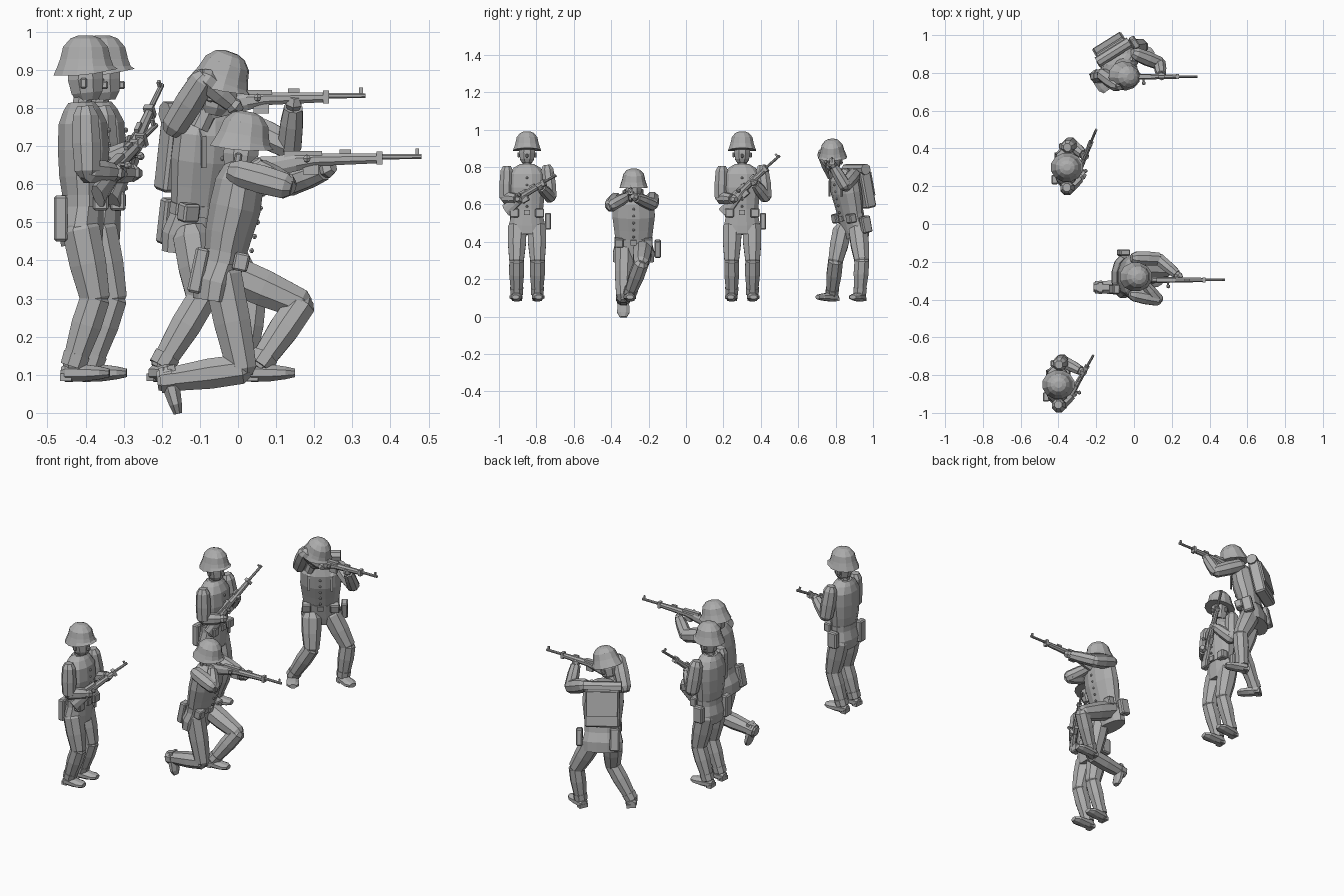
import bpy, bmesh, math
from mathutils import Vector as V, Matrix

cube = bpy.data.objects.get("Cube")
if cube:
    bpy.data.objects.remove(cube)

grey = bpy.data.materials.new("plain_grey")
grey.use_nodes = True
TONE = (0.42, 0.42, 0.42, 1)
grey.diffuse_color = TONE
grey.node_tree.nodes["Principled BSDF"].inputs["Base Color"].default_value = TONE


def finish(name, bm):
    bmesh.ops.recalc_face_normals(bm, faces=bm.faces)
    me = bpy.data.meshes.new(name)
    bm.to_mesh(me)
    bm.free()
    me.materials.append(grey)
    ob = bpy.data.objects.new(name, me)
    bpy.context.collection.objects.link(ob)
    return ob


def tube(name, pts, radii, side=(0, 1, 0), n=8, mat=Matrix()):
    """Faceted loft along pts; each radius is a number or (side, front)."""
    bm = bmesh.new()
    pts = [mat @ V(p) for p in pts]
    side = mat.to_3x3() @ V(side)
    rings = []
    for i, p in enumerate(pts):
        t = (pts[min(i + 1, len(pts) - 1)] - pts[max(i - 1, 0)]).normalized()
        s = (side - t * side.dot(t)).normalized()
        f = s.cross(t)
        a, b = radii[i] if isinstance(radii[i], tuple) else (radii[i], radii[i])
        ang = [math.tau * (k + 0.5) / n for k in range(n)]
        rings.append([bm.verts.new(p + s * a * math.sin(w) + f * b * math.cos(w)) for w in ang])
    for lo, hi in zip(rings, rings[1:]):
        for k in range(n):
            bm.faces.new((lo[k], lo[(k + 1) % n], hi[(k + 1) % n], hi[k]))
    bm.faces.new(rings[0])
    bm.faces.new(rings[-1])
    return finish(name, bm)


def block(name, loc, size, mat=Matrix(), bevel=0.0):
    bm = bmesh.new()
    bmesh.ops.create_cube(bm, size=1)
    bmesh.ops.scale(bm, vec=size, verts=bm.verts)
    if bevel:
        bmesh.ops.bevel(bm, geom=bm.edges[:], offset=bevel, segments=1, affect='EDGES')
    bmesh.ops.transform(bm, matrix=mat @ Matrix.Translation(loc), verts=bm.verts)
    return finish(name, bm)


def knob(name, loc, r, mat=Matrix()):
    bm = bmesh.new()
    bmesh.ops.create_uvsphere(bm, u_segments=6, v_segments=4, radius=r)
    bmesh.ops.transform(bm, matrix=mat @ Matrix.Translation(loc), verts=bm.verts)
    return finish(name, bm)


def pose(loc, yaw=0, lean=0):
    return (Matrix.Translation(loc) @ Matrix.Rotation(math.radians(yaw), 4, 'Z')
            @ Matrix.Rotation(math.radians(lean), 4, 'Y'))


def head(tag, mat):
    # face, neck and flared helmet around the head centre
    tube(tag + "_head", [(0.006, 0, -.045), (0.004, 0, -.025), (0, 0, .01), (0, 0, .06)],
         [(.026, .03), (.04, .044), (.046, .05), (.042, .047)], mat=mat)
    tube(tag + "_neck", [(-.012, 0, -.09), (-.005, 0, -.02)], [.028, .026], mat=mat)
    block(tag + "_nose", (.05, 0, -.005), (.018, .014, .022), mat, .004)
    for y in (-.046, .046):
        block(tag + "_ear", (-.005, y, 0), (.018, .012, .028), mat, .004)
    rim = tube(tag + "_helmet", [(0, 0, .02), (0, 0, .045), (0, 0, .063), (0, 0, .095), (0, 0, .117), (0, 0, .125)],
               [(.078, .087), (.07, .076), (.064, .069), (.057, .061), (.038, .041), (.018, .02)], n=12, mat=mat)
    up = mat.to_3x3() @ V((0, 0, 1))
    fwd = mat.to_3x3() @ V((1, 0, 0))
    for v in rim.data.vertices[:12]:
        d = fwd.dot(v.co - mat.translation) / .087
        v.co += up * .018 * max(d, 0)


def torso(tag, mat, wide, pack):
    # tunic with skirt, belt, buttons and belt kit around the belt centre
    tube(tag + "_tunic", [(-.005, 0, -.12), (-.008, 0, -.07), (0, 0, -.01), (-.002, 0, .06), (0, 0, .13),
                          (-.002, 0, .2), (-.005, 0, .235), (-.006, 0, .255)],
         [(.098 * wide, .056), (.1 * wide, .062), (.086 * wide, .055), (.094 * wide, .064), (.102 * wide, .07),
          (.1 * wide, .066), (.074 * wide, .05), (.04, .035)], n=12, mat=mat)
    tube(tag + "_belt", [(0, 0, -.018), (0, 0, .012)], [(.091 * wide, .06)] * 2, n=12, mat=mat)
    block(tag + "_buckle", (.06, 0, -.003), (.012, .032, .028), mat)
    for i in range(5):
        knob(tag + "_button", (.066, 0, .03 + .038 * i), .007, mat)
    for y in (-.068, .068):
        block(tag + "_ammo_pouch", (.045, y * wide, -.005), (.04, .048, .048), mat, .005)
    block(tag + "_canteen", (-.01, .112 * wide, -.05), (.055, .034, .09), mat, .006)
    block(tag + "_hip_case", (-.06, -.065, -.05), (.036, .05, .12), mat, .006)
    if pack:
        block(tag + "_pack", (-.088, 0, .125), (.062, .18, .2), mat, .008)
        block(tag + "_pack_flap", (-.122, 0, .15), (.01, .16, .13), mat)
        tube(tag + "_bedroll", [(-.085, -.1, .235), (-.085, .1, .235)], [.03, .03], (1, 0, 0), mat=mat)
        for y in (-.06, .06):
            tube(tag + "_strap", [(-.06, y, .2), (0, y, .25), (.055, y, .2), (.072, y, .12)],
                 [(.009, .005)] * 4, n=4, mat=mat)


def arm(tag, shoulder, elbow, hand):
    s, e, h = V(shoulder), V(elbow), V(hand)
    u = (e - s).normalized()
    tube(tag + "_upper_arm", [s - u * .025, s, s.lerp(e, .5), e, e + u * .018], [.022, .036, .04, .036, .022])
    w = (h - e).normalized()
    up = (0, 0, 1) if abs(w.z) < .8 else (0, 1, 0)
    tube(tag + "_forearm", [e - w * .018, e, e.lerp(h, .6), h], [.022, .034, .032, .026], up)
    tube(tag + "_hand", [h, h + w * .015, h + w * .035], [.018, .024, .014], up, 6)


def foot(tag, ankle, d, drop=.02):
    a, d = V(ankle), V(d).normalized()
    side = V((0, 1, 0)) if abs(d.z) > .5 else V((0, 0, 1)).cross(d)
    sole = side.cross(d)
    if sole.z < 0 and abs(d.z) < .5:
        sole = -sole
    c = a - sole * drop
    tube(tag + "_boot", [c - d * .032, c - d * .02, c + d * .03, c + d * .07, c + d * .095],
         [(.02, .016), (.03, .026), (.034, .024), (.036, .018), (.02, .012)], side)
    frame = Matrix((d, side, d.cross(side))).transposed().to_4x4()
    block(tag + "_boot_heel", (0, 0, 0), (.03, .05, .02),
          Matrix.Translation(c - d * .018 - sole * .012) @ frame)


def leg(tag, hip, knee, ankle, toe):
    h, k, a = V(hip), V(knee), V(ankle)
    u, w = (k - h).normalized(), (a - k).normalized()
    tube(tag + "_thigh", [h - u * .03, h, h.lerp(k, .5), k, k + u * .02], [.034, .054, .052, .042, .026])
    tube(tag + "_shin", [k - w * .02, k, k.lerp(a, .4), a, a + w * .012], [.026, .042, .043, .032, .026])
    tube(tag + "_boot_cuff", [a - w * .03, a + w * .004], [.038, .036])
    foot(tag, ankle, toe)


def rifle(tag, butt, muzzle):
    # bolt-action rifle: local x runs to the muzzle at the origin
    p, q = V(butt), V(muzzle)
    x = (q - p).normalized()
    y = V((0, 0, 1)).cross(x).normalized()
    m = Matrix.Translation(q) @ Matrix((x, y, x.cross(y))).transposed().to_4x4()
    s = (q - p).length / .46
    tube(tag + "_barrel", [(-.3 * s, 0, 0), (0, 0, 0)], [.008, .007], mat=m)
    tube(tag + "_stock", [(-.46 * s, 0, -.035), (-.38 * s, 0, -.024), (-.33 * s, 0, -.014), (-.28 * s, 0, -.008),
                          (-.11 * s, 0, -.004)],
         [(.016, .036), (.016, .028), (.017, .026), (.016, .018), (.012, .014)], mat=m)
    block(tag + "_receiver", (-.31 * s, 0, .003), (.1 * s, .022, .024), m)
    block(tag + "_magazine", (-.29 * s, 0, -.032), (.04, .018, .03), m)
    block(tag + "_band", (-.11 * s, 0, -.003), (.016, .026, .034), m)
    block(tag + "_front_sight", (-.012, 0, .012), (.01, .008, .02), m)
    block(tag + "_rear_sight", (-.2 * s, 0, .014), (.03, .012, .01), m)
    tube(tag + "_bolt_handle", [(-.3 * s, 0, 0), (-.3 * s, -.03, -.004)], [.005, .005], (1, 0, 0), 6, m)
    knob(tag + "_bolt_knob", (-.3 * s, -.034, -.005), .011, m)


# two sentries standing with the rifle held across the chest
def sentry(tag, o, left_hand, butt, muzzle):
    o = V(o)
    torso(tag, pose(o + V((-.005, 0, .56))), 1, False)
    head(tag, pose(o + V((0, 0, .865))))
    for name, s in (("_left", 1), ("_right", -1)):
        leg(tag + name, o + V((-.012, .052 * s, .48)), o + V((.025, .056 * s, .3)),
            o + V((-.032, .055 * s, .125)), (1, .06 * s, 0))
    arm(tag + "_right", o + V((0, -.108, .78)), o + V((.005, -.113, .635)), o + V((.07, -.055, .63)))
    arm(tag + "_left", o + V((.005, .108, .785)), o + V((.02, .125, .64)), left_hand)
    rifle(tag, butt, muzzle)


sentry("near_sentry", (-.4, -.85, 0), (-.285, -.775, .69), (-.375, -.975, .6), (-.215, -.695, .755))
sentry("far_sentry", (-.355, .3, 0), (-.27, .37, .71), (-.335, .18, .58), (-.2, .5, .86))

# kneeling rifleman
kneel = "kneeling_rifleman"
torso(kneel, pose((-.035, -.28, .41), 0, 12), 1.15, False)
head(kneel, pose((.005, -.28, .667), 0, 10))
leg(kneel + "_left", (-.03, -.23, .37), (.165, -.24, .285), (.055, -.3, .125), (1, 0, 0))
leg(kneel + "_right", (-.04, -.33, .36), (.01, -.335, .115), (-.2, -.335, .085), (.25, 0, -1))
arm(kneel + "_right", (0, -.375, .63), (.125, -.4, .595), (.06, -.32, .64))
arm(kneel + "_left", (.01, -.18, .635), (.13, -.185, .6), (.225, -.265, .635))
rifle(kneel, (.02, -.296, .672), (.482, -.296, .672))

# standing rifleman with a pack, turned side-on to the aim
stand = "standing_rifleman"
torso(stand, pose((-.09, .88, .54), -58, 12), 1.08, True)
head(stand, pose((-.06, .785, .828), -8, 20))
leg(stand + "_left", (-.05, .92, .46), (.035, .94, .3), (.015, .93, .125), (.9, -.4, 0))
leg(stand + "_right", (-.12, .835, .46), (-.095, .8, .3), (-.2, .78, .125), (.5, -.7, 0))
arm(stand + "_right", (-.165, .79, .755), (-.09, .735, .875), (-.02, .765, .815))
arm(stand + "_left", (.01, .9, .76), (.135, .85, .7), (.145, .79, .8))
rifle(stand, (-.1, .78, .832), (.335, .78, .832))
